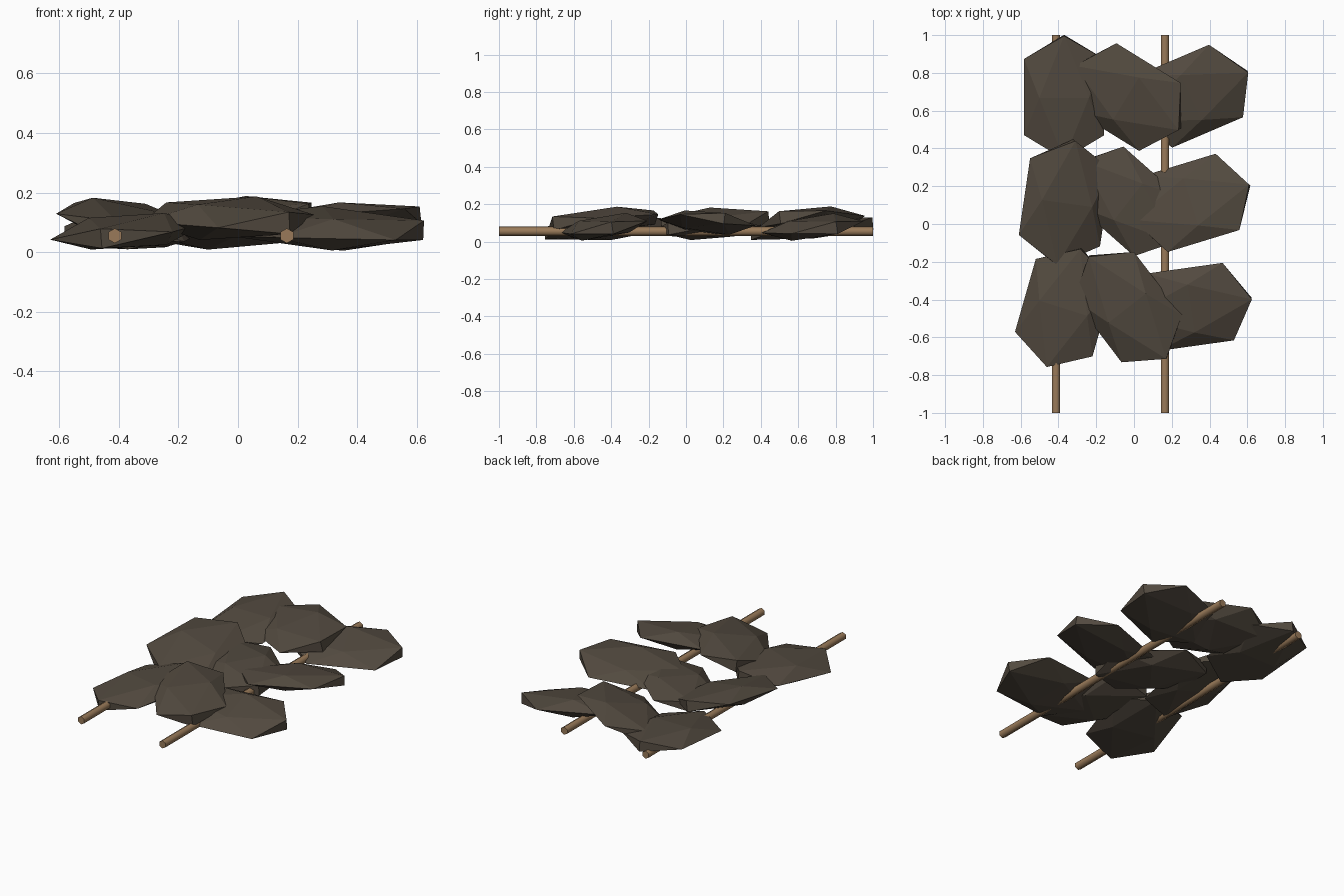
import bpy, bmesh, math
from mathutils import Vector

if "Cube" in bpy.data.objects:
    bpy.data.objects.remove(bpy.data.objects["Cube"])

T = (1 + 5 ** 0.5) / 2


def material(name, rgb):
    m = bpy.data.materials.new(name)
    m.diffuse_color = (*rgb, 1)
    m.use_nodes = True
    m.node_tree.nodes["Principled BSDF"].inputs["Base Color"].default_value = m.diffuse_color
    return m


STONE = material("dark brown stone", (0.085, 0.068, 0.050))
WOOD = material("light brown wood", (0.32, 0.195, 0.10))


def slab(name, c, u, v, w):
    """Flattened icosahedron: centre, short axis, long axis, thickness."""
    c, u, v = Vector(c), Vector(u) / T, Vector(v)
    n = u.cross(v).normalized()
    if n.z < 0:
        n = -n
    n *= w
    bm = bmesh.new()
    for a in (-1, 1):
        for b in (-1, 1):
            for p in (a * u + b * T * n, a * n + b * T * v, a * T * u + b * v):
                bm.verts.new(c + p)
    bmesh.ops.convex_hull(bm, input=bm.verts[:])
    bmesh.ops.recalc_face_normals(bm, faces=bm.faces[:])
    me = bpy.data.meshes.new(name)
    bm.to_mesh(me)
    bm.free()
    me.materials.append(STONE)
    bpy.context.collection.objects.link(bpy.data.objects.new(name, me))


# Stone slabs: alternating low and high layers, each slightly tilted
slab("slab_back_left", (-0.37, 0.672, 0.07), (0.212, 0, 0), (0, 0.202, 0.017), 0.033)
slab("slab_back_middle", (-0.033, 0.672, 0.107), (0.11, 0.18, 0.045), (0.17, -0.105, 0.014), 0.034)
slab("slab_back_right", (0.3, 0.677, 0.078), (0.09, -0.192, -0.033), (0.187, 0.08, -0.002), 0.033)
slab("slab_centre_left", (-0.365, 0.115, 0.1), (0.215, -0.03, -0.047), (0.03, 0.203, 0.018), 0.034)
slab("slab_centre_middle", (-0.028, 0.12, 0.07), (0.122, 0.157, 0.013), (0.15, -0.133, 0), 0.033)
slab("slab_centre_right", (0.305, 0.112, 0.102), (-0.063, 0.202, -0.03), (0.19, 0.058, 0.014), 0.029)
slab("slab_front_left", (-0.37, -0.443, 0.07), (0.205, -0.065, 0.013), (0.055, 0.193, 0.015), 0.033)
slab("slab_front_middle", (-0.033, -0.44, 0.114), (0.16, 0.125, 0.022), (0.127, -0.167, -0.01), 0.037)
slab("slab_front_right", (0.299, -0.439, 0.08), (-0.03, 0.205, 0.035), (0.2, 0.028, -0.004), 0.033)

# Six-sided support poles
for name, x in (("pole_left", -0.413), ("pole_right", 0.164)):
    bpy.ops.mesh.primitive_cylinder_add(vertices=6, radius=0.025, depth=2,
                                        location=(x, 0, 0.055),
                                        rotation=(math.pi / 2, 0, 0))
    o = bpy.context.object
    o.name = name
    o.data.materials.append(WOOD)
    bpy.ops.object.shade_smooth_by_angle(angle=math.radians(65))
